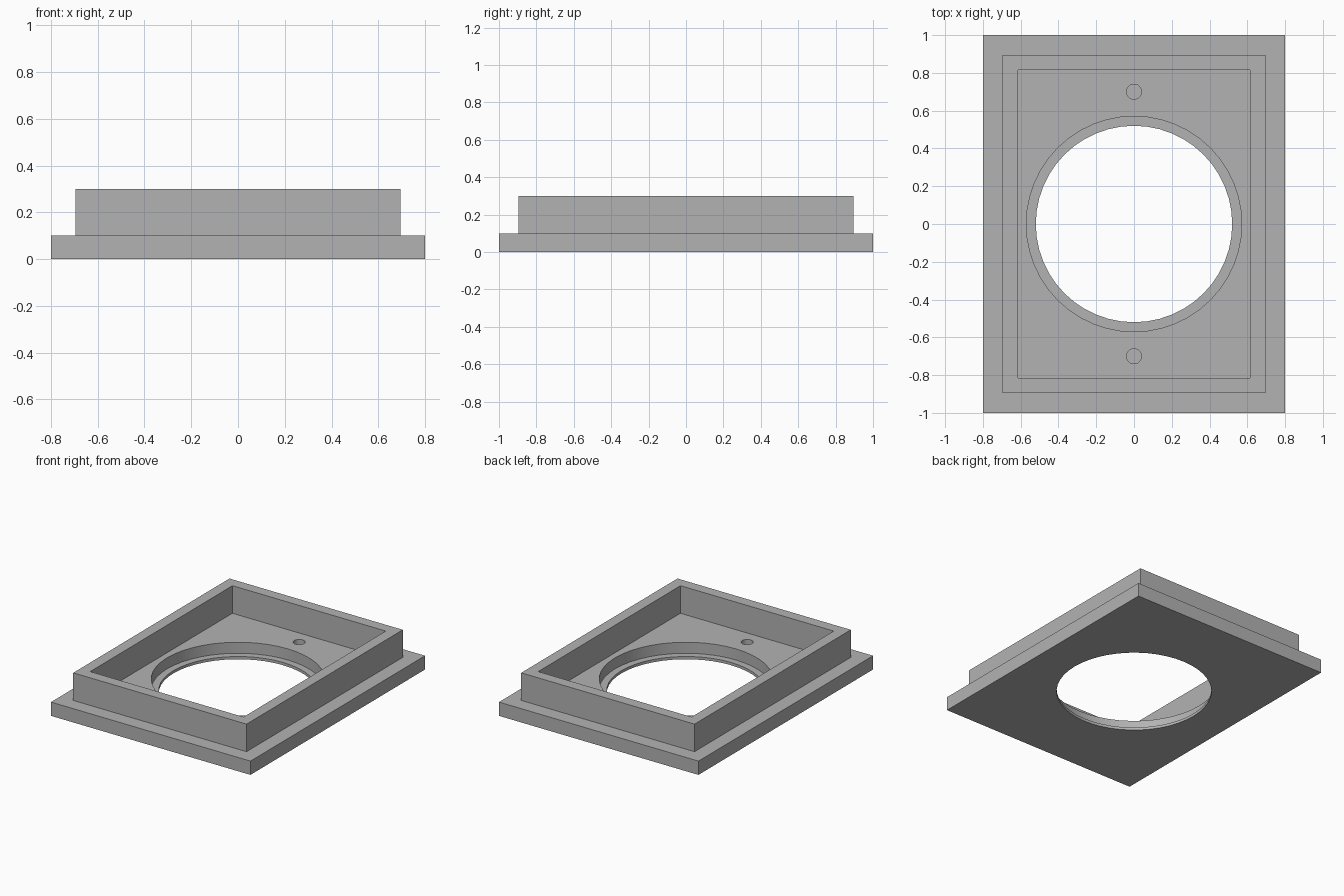
import bpy
import bmesh

cube = bpy.data.objects.get("Cube")
if cube:
    bpy.data.objects.remove(cube, do_unlink=True)

# Single flat grey
grey = bpy.data.materials.new("plain_grey")
grey.use_nodes = True
colour = (0.45, 0.45, 0.45, 1)
grey.diffuse_color = colour
grey.node_tree.nodes["Principled BSDF"].inputs["Base Color"].default_value = colour

FLOOR, TOP = 0.1, 0.3


def rectangle(bm, half_x, half_y, z):
    corners = ((-1, -1), (1, -1), (1, 1), (-1, 1))
    return [bm.verts.new((sx * half_x, sy * half_y, z)) for sx, sy in corners]


def cut_hole(body, radius, y, bottom, sides):
    """Drill a round hole from above the floor down to the given height."""
    top = FLOOR + 0.05
    bpy.ops.mesh.primitive_cylinder_add(
        vertices=sides, radius=radius, depth=top - bottom,
        location=(0, y, (top + bottom) / 2))
    cutter = bpy.context.object
    cutter.name = "hole_cutter"
    cutter.hide_render = True
    cutter.data.materials.append(grey)
    mod = body.modifiers.new("hole", "BOOLEAN")
    mod.operation = "DIFFERENCE"
    mod.solver = "EXACT"
    mod.object = cutter
    bpy.ops.object.select_all(action="DESELECT")
    body.select_set(True)
    bpy.context.view_layer.objects.active = body
    bpy.ops.object.modifier_apply(modifier=mod.name)
    bpy.data.objects.remove(cutter, do_unlink=True)


# Flanged tray: stepped rectangular loops from the underside to the inner floor
bm = bmesh.new()
steps = [
    (0.8, 1.0, 0), (0.8, 1.0, FLOOR),              # flange
    (0.695, 0.895, FLOOR), (0.695, 0.895, TOP),    # outer rim wall
    (0.615, 0.815, TOP), (0.615, 0.815, FLOOR),    # inner rim wall
]
loops = [rectangle(bm, *step) for step in steps]
for low, high in zip(loops, loops[1:]):
    for i in range(4):
        j = (i + 1) % 4
        bm.faces.new((low[i], low[j], high[j], high[i]))
bm.faces.new(loops[0][::-1])
bm.faces.new(loops[-1])
bmesh.ops.recalc_face_normals(bm, faces=bm.faces)
mesh = bpy.data.meshes.new("flanged_tray")
bm.to_mesh(mesh)
bm.free()
mesh.materials.append(grey)
tray = bpy.data.objects.new("flanged_tray", mesh)
bpy.context.collection.objects.link(tray)

# Central opening with a thin ledge, and two blind screw holes
cut_hole(tray, 0.57, 0, 0.02, 48)
cut_hole(tray, 0.52, 0, -0.05, 48)
for y in (-0.7, 0.7):
    cut_hole(tray, 0.04, y, 0.02, 24)

bpy.ops.object.shade_smooth_by_angle()
